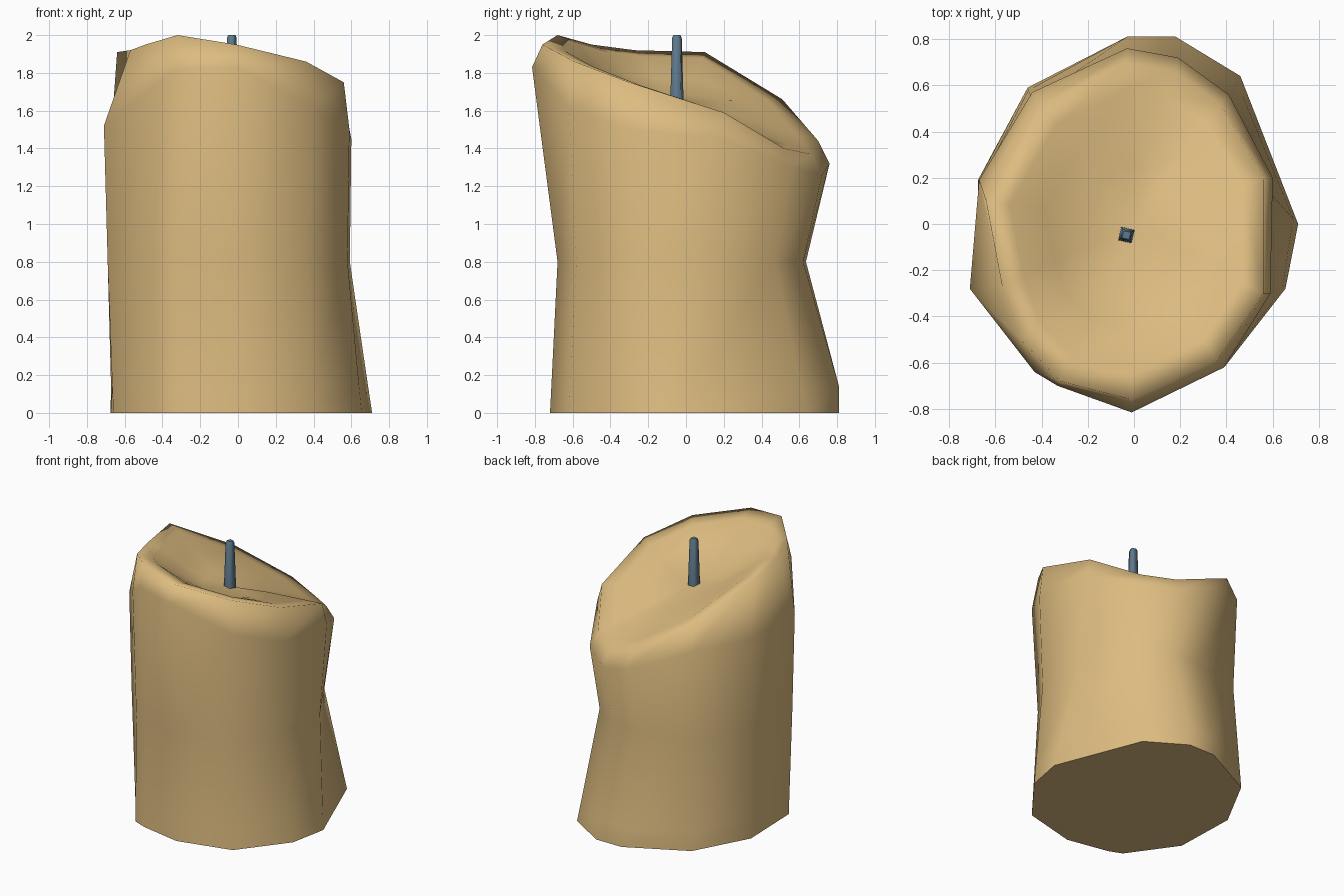
import bpy, bmesh, math
from mathutils import Vector

if "Cube" in bpy.data.objects:
    bpy.data.objects.remove(bpy.data.objects["Cube"])


def material(name, rgb):
    m = bpy.data.materials.new(name)
    m.diffuse_color = (*rgb, 1)
    m.use_nodes = True
    m.node_tree.nodes["Principled BSDF"].inputs["Base Color"].default_value = m.diffuse_color
    return m


def make_object(name, bm, mat):
    bmesh.ops.recalc_face_normals(bm, faces=bm.faces)
    me = bpy.data.meshes.new(name)
    bm.to_mesh(me)
    bm.free()
    me.materials.append(mat)
    ob = bpy.data.objects.new(name, me)
    bpy.context.collection.objects.link(ob)
    return ob


def loft(bm, rings):
    """Skin a stack of rings with quads and return the vertex rings."""
    rows = [[bm.verts.new(p) for p in r] for r in rings]
    n = len(rows[0])
    for a, b in zip(rows, rows[1:]):
        for i in range(n):
            j = (i + 1) % n
            bm.faces.new((a[i], a[j], b[j], b[i])).smooth = True
    return rows


wax = material("tan wax", (0.72, 0.50, 0.215))
slate = material("slate wick", (0.11, 0.19, 0.26))

# Candle cross-sections, counter-clockwise from the front
foot = [Vector((x, y, 0)) for x, y in (
    (-.01, -.72), (.39, -.62), (.655, -.28), (.71, 0), (.46, .64), (.18, .81),
    (-.03, .81), (-.46, .59), (-.675, .19), (-.66, -.28), (-.42, -.62), (-.32, -.66))]
waist = [Vector((x, y, .8)) for x, y in (
    (-.01, -.68), (.37, -.58), (.58, -.28), (.592, .13), (.39, .47), (.18, .62),
    (-.03, .635), (-.44, .53), (-.66, .19), (-.69, -.28), (-.42, -.61), (-.32, -.64))]
shoulder = [Vector(p) for p in (
    (-.01, -.815, 1.83), (.39, -.62, 1.62), (.59, -.30, 1.50), (.60, .20, 1.45),
    (.41, .56, 1.30), (.19, .72, 1.26), (-.03, .76, 1.32), (-.44, .57, 1.48),
    (-.67, .19, 1.50), (-.71, -.28, 1.52), (-.43, -.64, 1.74), (-.33, -.70, 1.82))]
rim = [Vector(p) for p in (
    (-.01, -.76, 1.95), (.36, -.59, 1.86), (.56, -.30, 1.75), (.56, .20, 1.59),
    (.37, .52, 1.40), (.18, .66, 1.37), (-.04, .70, 1.44), (-.40, .51, 1.66),
    (-.64, .10, 1.91), (-.57, -.27, 1.92), (-.49, -.50, 1.95), (-.32, -.68, 2.0))]
# Low ring keeps the bulge at the foot of the back
low = [f.lerp(w, 0 if f.y > .7 else .18) for f, w in zip(foot, waist)]
for v in low:
    v.z = .14


def bowl(s, high):
    """Dished, tilted top: scaled rim, sinking faster on its high side."""
    return [Vector((p.x * s, p.y * s,
                    1.65 + (p.z - 1.65) * (high if p.z > 1.65 else s)))
            for p in rim]


# Candle body
bm = bmesh.new()
rows = loft(bm, [foot, low, waist, shoulder, rim,
                 bowl(.84, .88), bowl(.6, .45), bowl(.35, .12)])
base = bm.faces.new(rows[0][::-1])
for e in base.edges:
    e.smooth = False
centre = bm.verts.new((-.01, -.02, 1.645))
n = len(rim)
for i in range(n):
    bm.faces.new((rows[-1][i], rows[-1][(i + 1) % n], centre)).smooth = True
make_object("candle_body", bm, wax)

# Wick: tapered square post, slightly turned
bm = bmesh.new()


def square(r, z):
    return [(-.033 + r * math.cos(math.radians(32 + 90 * k)),
             -.048 + r * math.sin(math.radians(32 + 90 * k)), z) for k in range(4)]


rows = loft(bm, [square(.043, 1.61), square(.030, 1.985), square(.022, 2.0)])
bm.faces.new(rows[0][::-1])
bm.faces.new(rows[-1])
make_object("wick", bm, slate)
